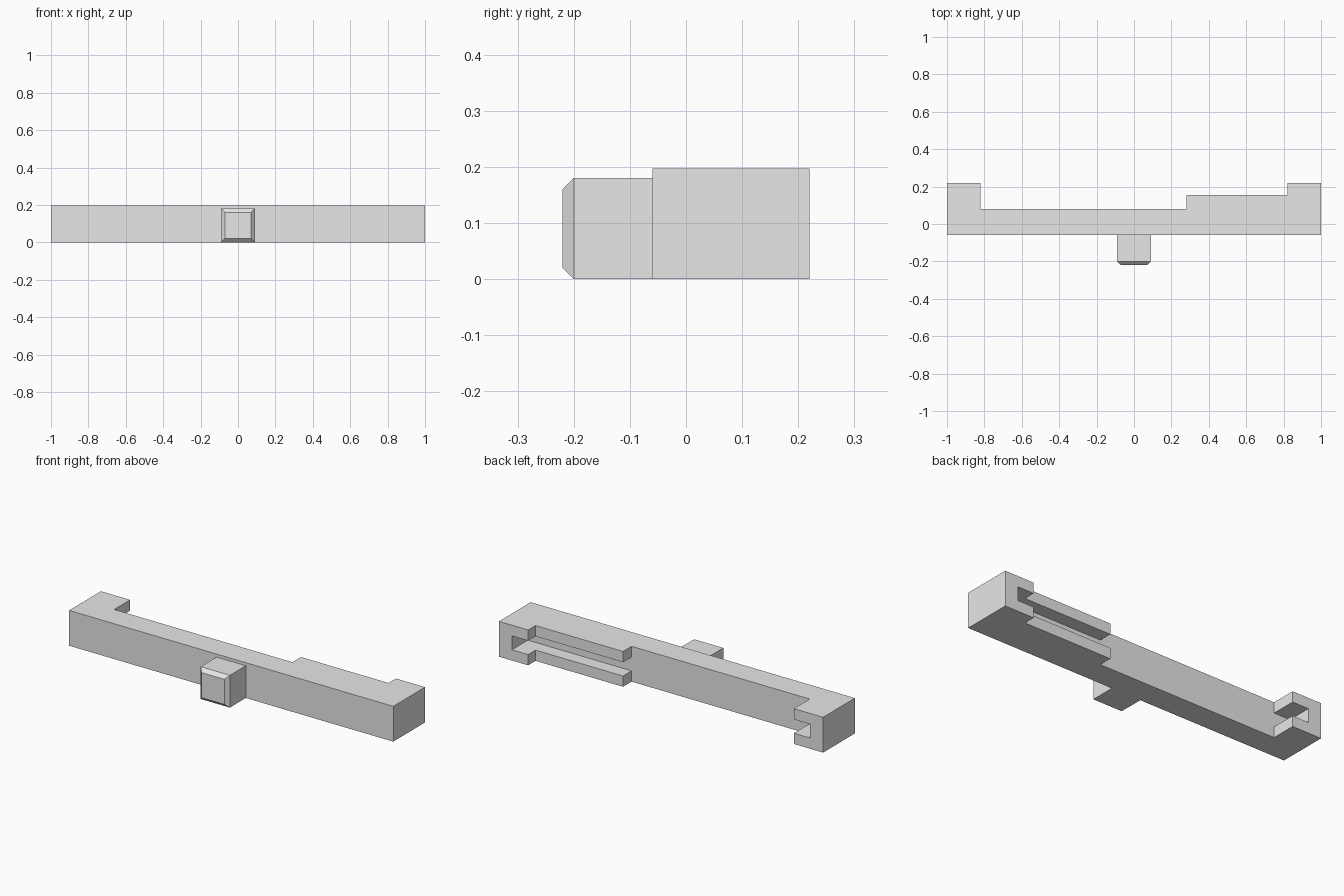
import bpy
import bmesh
from mathutils import Matrix, Vector

if "Cube" in bpy.data.objects:
    bpy.data.objects.remove(bpy.data.objects["Cube"], do_unlink=True)

grey = bpy.data.materials.new("plain_grey")
grey.use_nodes = True
grey.diffuse_color = (0.8, 0.8, 0.8, 1)
grey.node_tree.nodes["Principled BSDF"].inputs["Base Color"].default_value = grey.diffuse_color


def make_object(name, bm):
    bmesh.ops.recalc_face_normals(bm, faces=bm.faces)
    mesh = bpy.data.meshes.new(name)
    bm.to_mesh(mesh)
    bm.free()
    mesh.materials.append(grey)
    obj = bpy.data.objects.new(name, mesh)
    bpy.context.collection.objects.link(obj)
    return obj


def box_bmesh(low, high):
    low, high = Vector(low), Vector(high)
    bm = bmesh.new()
    matrix = Matrix.Translation((low + high) / 2) @ Matrix.Diagonal((*(high - low), 1))
    bmesh.ops.create_cube(bm, size=1, matrix=matrix)
    return bm


HEIGHT = 0.197
FRONT, FLOOR, RAIL, BACK = -0.06, 0.08, 0.155, 0.22

# Body: plan outline with two end blocks and a rail, raised to full height
outline = [(-1, FRONT), (1, FRONT), (1, BACK), (0.82, BACK), (0.82, RAIL),
           (0.28, RAIL), (0.28, FLOOR), (-0.82, FLOOR), (-0.82, BACK), (-1, BACK)]
bm = bmesh.new()
base = bm.faces.new([bm.verts.new((x, y, 0)) for x, y in outline])
raised = bmesh.ops.extrude_face_region(bm, geom=[base])["geom"]
bmesh.ops.translate(bm, vec=(0, 0, HEIGHT),
                    verts=[v for v in raised if isinstance(v, bmesh.types.BMVert)])
body = make_object("slotted_body", bm)

# Groove along the back, splitting the rail and notching both end blocks
cutter = make_object("groove_cutter", box_bmesh((-0.92, FLOOR, 0.06), (0.92, 0.3, 0.137)))
cutter.hide_render = True
groove = body.modifiers.new("groove", 'BOOLEAN')
groove.operation = 'DIFFERENCE'
groove.solver = 'EXACT'
groove.object = cutter
bpy.context.view_layer.objects.active = body
bpy.ops.object.modifier_apply(modifier=groove.name)
bpy.data.objects.remove(cutter, do_unlink=True)

# Front knob with a chamfered face
bm = box_bmesh((-0.09, -0.22, 0), (0.09, FRONT, 0.18))
front_edges = [e for e in bm.edges if all(v.co.y < -0.2 for v in e.verts)]
bmesh.ops.bevel(bm, geom=front_edges, offset=0.02, segments=1, affect='EDGES')
make_object("front_knob", bm)
